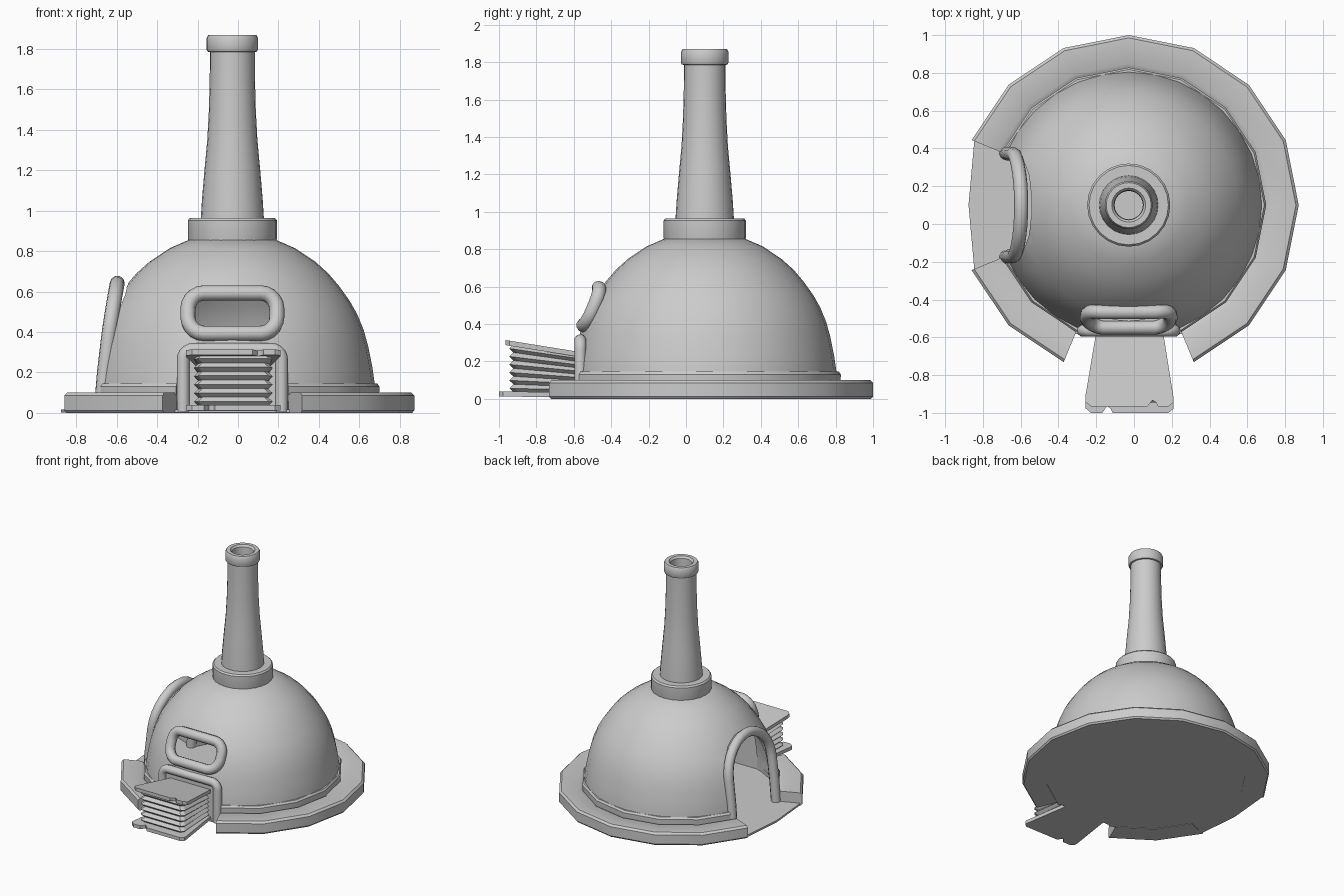
import bpy, bmesh
from math import sin, cos, pi, radians
from mathutils import Vector

if "Cube" in bpy.data.objects:
    bpy.data.objects.remove(bpy.data.objects["Cube"])

CX, CY = -0.028, 0.1          # axis of the dome


def finish(name, bm, smooth=True, angle=35):
    bmesh.ops.remove_doubles(bm, verts=bm.verts, dist=1e-5)
    bmesh.ops.recalc_face_normals(bm, faces=bm.faces)
    me = bpy.data.meshes.new(name)
    bm.to_mesh(me)
    bm.free()
    ob = bpy.data.objects.new(name, me)
    bpy.context.collection.objects.link(ob)
    if smooth:
        shade(ob, angle)
    return ob


def shade(ob, angle=35):
    bpy.ops.object.select_all(action='DESELECT')
    ob.select_set(True)
    bpy.context.view_layer.objects.active = ob
    bpy.ops.object.shade_smooth_by_angle(angle=radians(angle))


def lathe(name, prof, segs=32, a0=0, a1=360, closed=False):
    """Revolve an (r, z) profile about the dome axis; partial sweeps get end caps."""
    bm = bmesh.new()
    rings = []
    for i in range(segs + 1):
        a = radians(a0 + (a1 - a0) * i / segs)
        rings.append([bm.verts.new((CX + r * cos(a), CY + r * sin(a), z)) for r, z in prof])
    n = len(prof)
    for p, q in zip(rings, rings[1:]):
        for j in range(n if closed else n - 1):
            k = (j + 1) % n
            bm.faces.new((p[j], p[k], q[k], q[j]))
    if a1 - a0 < 360:
        bm.faces.new(rings[0])
        bm.faces.new(rings[-1])
    return finish(name, bm)


def prism(name, pts, offset, smooth=False):
    bm = bmesh.new()
    f = bm.faces.new([bm.verts.new(p) for p in pts])
    r = bmesh.ops.extrude_face_region(bm, geom=[f])
    bmesh.ops.translate(bm, vec=Vector(offset),
                        verts=[v for v in r['geom'] if isinstance(v, bmesh.types.BMVert)])
    return finish(name, bm, smooth)


def tube(name, pts, radius, cyclic=False):
    cu = bpy.data.curves.new(name, 'CURVE')
    cu.dimensions = '3D'
    cu.bevel_depth, cu.bevel_resolution, cu.use_fill_caps = radius, 3, True
    sp = cu.splines.new('POLY')
    sp.points.add(len(pts) - 1)
    for p, co in zip(sp.points, pts):
        p.co = (*co, 1)
    sp.use_cyclic_u = cyclic
    ob = bpy.data.objects.new(name, cu)
    bpy.context.collection.objects.link(ob)
    bpy.ops.object.select_all(action='DESELECT')
    ob.select_set(True)
    bpy.context.view_layer.objects.active = ob
    bpy.ops.object.convert(target='MESH')
    shade(bpy.context.object, 50)


def cut(ob, cutter):
    m = ob.modifiers.new('cut', 'BOOLEAN')
    m.operation, m.solver, m.object = 'DIFFERENCE', 'EXACT', cutter
    bpy.context.view_layer.objects.active = ob
    bpy.ops.object.modifier_apply(modifier=m.name)
    bpy.data.objects.remove(cutter)


def round_rect(hw, hh, r, corners=(0, 1, 2, 3), n=5):
    """Counter-clockwise rounded corners, starting at the top right."""
    sgn = [(1, 1), (-1, 1), (-1, -1), (1, -1)]
    return [(sgn[c][0] * (hw - r) + r * cos(pi / 2 * (c + i / n)),
             sgn[c][1] * (hh - r) + r * sin(pi / 2 * (c + i / n)))
            for c in corners for i in range(n + 1)]


# Dome shell: outer skin from the crown down, then inner skin back up
outer = [(0, .862), (.21, .858), (.31, .815), (.41, .748), (.475, .69), (.53, .625),
         (.58, .555), (.617, .49), (.65, .41), (.672, .33), (.692, .23), (.705, .14), (.71, .005)]
inner = [(max(r - .03, 0), z - .03 if z > .1 else z) for r, z in reversed(outer)]
dome = lathe("dome", outer + inner, 32)

# Openings in the dome: front window, front door, side arch
WZ = .493
cut(dome, prism("window_cutter", [(CX + x, -.8, WZ + z) for x, z in round_rect(.215, .095, .07)], (0, .55, 0)))
cut(dome, prism("door_cutter", [(CX - .23, -.8, -.1), (CX + .23, -.8, -.1),
                                (CX + .23, -.8, .31), (CX - .23, -.8, .31)], (0, .35, 0)))
arc = [(.27 * cos(pi * i / 14), .38 + .262 * sin(pi * i / 14)) for i in range(15)]
cut(dome, prism("arch_cutter", [(-1, CY + y, z) for y, z in [(.27, -.1)] + arc + [(-.27, -.1)]], (.65, 0, 0)))
shade(dome, 35)

# Frames around the openings
tube("window_frame", [(CX + x, -.52 + .41 * z + .6 * x * x, WZ + z)
                      for x, z in round_rect(.22, .1, .08)], .038, True)
top = [(CX + x, -.565, .157 + z) for x, z in round_rect(.243, .157, .05, (0, 1))]
tube("door_frame", [(CX + .243, -.565, .005)] + top + [(CX - .243, -.565, .005)], .032)
prism("door_panel", [(CX - .24, -.57, .005), (CX + .24, -.57, .005),
                     (CX + .24, -.57, .31), (CX - .24, -.57, .31)], (0, .03, 0))


def arch_x(z):
    return -.677 + .06 * z + .1 * z * z


tube("arch_frame", [(arch_x(z), CY + y, z) for y, z in
                    [(.275, .01), (.272, .2)] + arc + [(-.272, .2), (-.275, .01)]], .037)

# Sixteen-sided kerb and lip, broken at the arch and at the door
kerb = [(.725, 0), (.89, 0), (.9, .012), (.9, .085), (.885, .1), (.75, .1), (.725, .085)]
lip = [(.68, .06), (.725, .06), (.728, .13), (.718, .145), (.68, .145)]
for label, a0, a1, n in (("long", -67.5, 157.5, 10), ("short", 202.5, 247.5, 2)):
    lathe("kerb_" + label, kerb, n, a0, a1, True)
    lathe("lip_" + label, lip, n, a0, a1, True)

# Floor slab with a step out under the arch
floor = []
for k in range(16):
    a = 22.5 * k
    radii = {7: (.74, .885), 8: (.848,), 9: (.885, .74), 12: ()}.get(k, (.74,))
    floor += [(CX + r * cos(radians(a)), CY + r * sin(radians(a)), .003) for r in radii]
prism("floor", floor, (0, 0, .015))

# Chimney
lathe("chimney_collar", [(0, .84), (.215, .84), (.22, .86), (.22, .953), (.21, .965), (0, .965)], 24)
lathe("chimney", [(0, .95), (.157, .95), (.15, 1.06), (.138, 1.2), (.124, 1.35), (.116, 1.5),
                  (.112, 1.65), (.111, 1.785), (.122, 1.787), (.127, 1.797), (.127, 1.855),
                  (.119, 1.87), (.09, 1.87), (.078, 1.855), (.075, 1.8), (.075, 1.0), (0, 1.0)], 24)


# Bellows: two notched boards and a fan of pleats between them
def board(name, length, notch, zb, zf):
    outline = [(.175, 0), (.233, .9), (.233, .95), (.205, 1), (notch + .03, 1), (notch + .02, .95),
               (notch, .92), (notch - .025, 1), (-.205, 1), (-.235, .94), (-.235, .88), (-.175, 0)]
    prism(name, [(CX + .005 + x, -.56 - t * length, zb + (zf - zb) * t) for x, t in outline], (0, 0, .027))


board("bellows_bottom_board", .44, -.12, .008, .012)
board("bellows_top_board", .405, .12, .222, .287)

bm = bmesh.new()
layers, N = [], 12
for i in range(N + 1):
    s, d = i / N, (0 if i % 2 else .022)
    zb, zf = .03 + .2 * s, .035 + .255 * s
    pts = [(.165 - d, 0), (.195 - d, .93), (.175 - d, 1), (-.175 + d, 1), (-.195 + d, .93), (-.165 + d, 0)]
    layers.append([bm.verts.new((CX + .005 + x, -.56 - t * (.385 - d), zb + (zf - zb) * t)) for x, t in pts])
for p, q in zip(layers, layers[1:]):
    for j in range(6):
        k = (j + 1) % 6
        bm.faces.new((p[j], p[k], q[k], q[j]))
bm.faces.new(layers[0])
bm.faces.new(layers[-1])
finish("bellows_pleats", bm, False)
